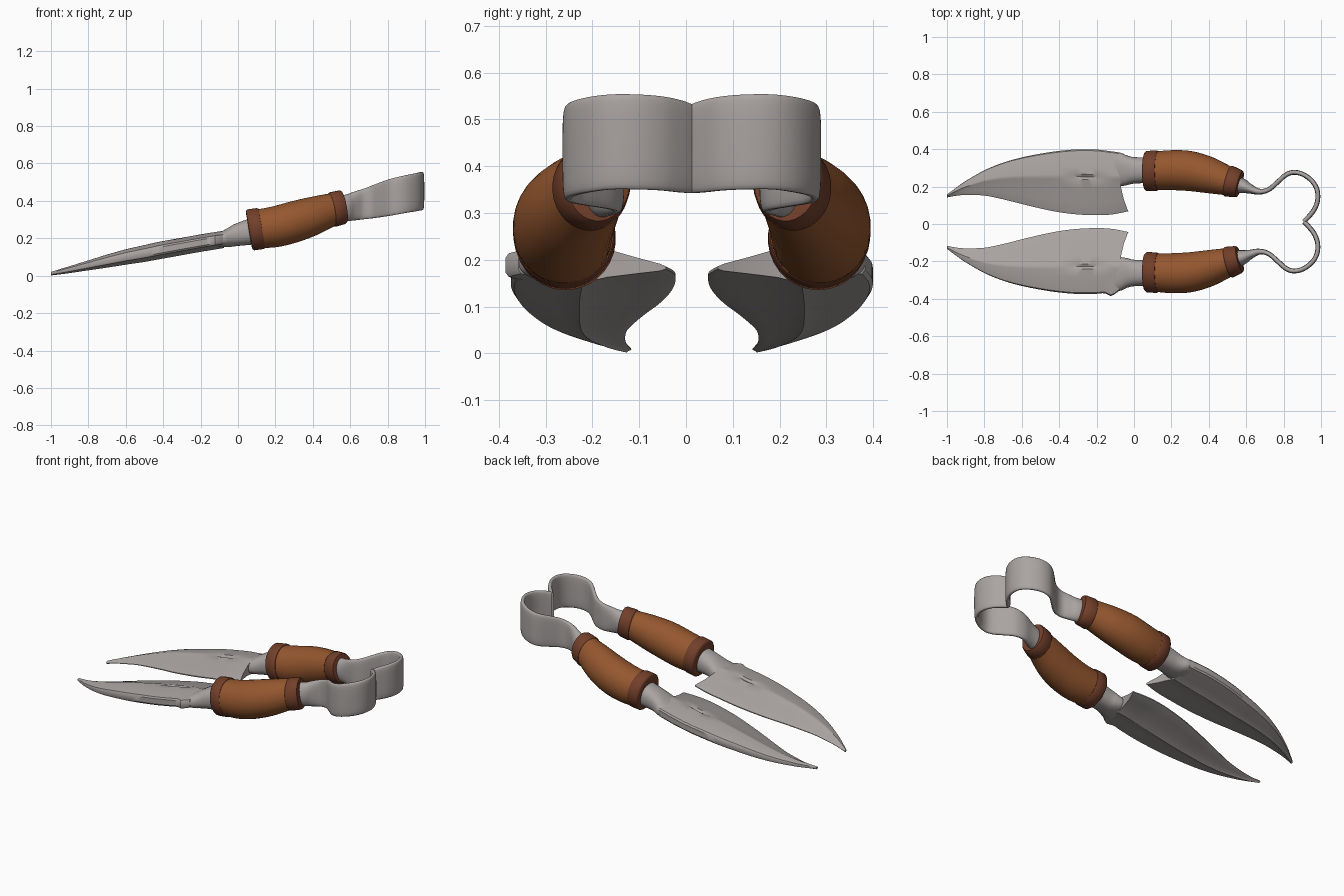
import bpy, bmesh, math

MID = 0.0125  # mirror plane of the two halves


def material(name, rgb):
    m = bpy.data.materials.new(name)
    m.diffuse_color = (*rgb, 1)
    return m


STEEL = material("steel", (0.40, 0.37, 0.36))
WOOD = material("brown_grip", (0.30, 0.095, 0.028))
BAND = material("dark_brown_band", (0.17, 0.05, 0.024))


def smooth_rows(rows, n):
    """Catmull-Rom resampling of rows of numbers."""
    out = []
    for i in range(len(rows) - 1):
        p0, p1 = rows[max(i - 1, 0)], rows[i]
        p2, p3 = rows[i + 1], rows[min(i + 2, len(rows) - 1)]
        for k in range(n):
            t = k / n
            out.append(tuple(0.5 * (2 * b + (c - a) * t + (2 * a - 5 * b + 4 * c - d) * t * t
                                    + (3 * b - a - 3 * c + d) * t ** 3)
                             for a, b, c, d in zip(p0, p1, p2, p3)))
    return out + [tuple(rows[-1])]


def loft(name, rings, mat, side, angle=40):
    """Skin even-sized rings, cap the ends with strips, mirror for side -1."""
    bm = bmesh.new()
    vs = [[bm.verts.new((x, y if side > 0 else 2 * MID - y, z)) for x, y, z in r] for r in rings]
    n = len(vs[0])
    for a, b in zip(vs, vs[1:]):
        for i in range(n):
            j = (i + 1) % n
            bm.faces.new((a[i], a[j], b[j], b[i]))
    for r in (vs[0], vs[-1]):
        for i in range(n // 2 - 1):
            bm.faces.new((r[i], r[i + 1], r[n - 2 - i], r[n - 1 - i]))
    bmesh.ops.recalc_face_normals(bm, faces=bm.faces)
    me = bpy.data.meshes.new(name)
    bm.to_mesh(me)
    bm.free()
    me.materials.append(mat)
    me.shade_smooth()
    me.set_sharp_from_angle(angle=math.radians(angle))
    ob = bpy.data.objects.new(name, me)
    bpy.context.collection.objects.link(ob)
    return ob


def oval(n, power=1.0):
    """Unit superellipse points."""
    pts = []
    for i in range(n):
        a = 2 * math.pi * (i + 0.5) / n
        c, s = math.cos(a), math.sin(a)
        pts.append((math.copysign(abs(c) ** power, c), math.copysign(abs(s) ** power, s)))
    return pts


def tube(rows, n=32, power=1.0):
    """Rings along x; rows are x, yc, zc, ry, rz, sideways lean."""
    return [[(x + ky * u * ry - 0.17 * v * rz, yc + u * ry, zc + v * rz) for u, v in oval(n, power)]
            for x, yc, zc, ry, rz, ky in rows]


# blade stations: x, outer y, inner y, centre z, half thickness
BLADE = [(-1.0, .158, .142, .011, .009), (-.95, .195, .151, .022, .014), (-.9, .230, .155, .033, .018),
         (-.8, .287, .152, .056, .026), (-.7, .328, .132, .079, .034), (-.6, .356, .107, .101, .040),
         (-.5, .376, .083, .120, .044), (-.4, .391, .063, .140, .046), (-.3, .399, .051, .158, .046),
         (-.2, .398, .047, .176, .046), (-.14, .391, .052, .186, .046), (-.08, .383, .068, .195, .045)]
# across the blade: fraction from outer to inner edge, top height, bottom height
SECTION = [(0, .35, -.35), (.02, .55, -.55), (.12, .72, -.68), (.27, .88, -.82), (.38, .98, -.95),
           (.42, 1.0, -1.05), (.46, .9, -.95), (.6, .62, -.72), (.8, .22, -.55), (.96, -.08, -.42),
           (1, -.2, -.33)]


def blade(side):
    rings = []
    for x, yo, yi, zc, h in smooth_rows(BLADE, 4):
        w = max(0, min(1, (x + .22) / .14))
        fuller = .28 * max(0, 1 - abs(x + .26) / .15)
        # the lower half carries a small nub on its spine
        nub = .024 * max(0, 1 - abs(x + .12) / .04) if side < 0 else 0
        top, bot = [], []
        for s, t, b in SECTION:
            px = x + .05 * s ** 3 * w          # hooked heel
            py = yo + (yi - yo) * s + (nub if s < .05 else 0)
            top.append((px, py, zc + h * (t - (fuller if s == .42 else 0))))
            bot.append((px, py, zc + h * b))
        rings.append(top + bot[::-1])
    return rings


TANG = [(-.15, .300, .183, .080, .022, 0), (-.08, .293, .195, .090, .042, 0),
        (-.04, .287, .207, .080, .052, 0), (0, .287, .220, .071, .060, 0), (.09, .287, .240, .068, .072, 0)]
FRONT_BAND = [(.058, .283, .244, .085, .088, 0), (.060, .283, .244, .100, .102, 0),
              (.068, .283, .245, .108, .110, 0), (.118, .285, .252, .109, .110, 0),
              (.128, .285, .253, .105, .106, 0), (.130, .285, .253, .09, .09, 0)]
GRIP = [(.11, .285, .250, .102, .103, 0), (.2, .288, .262, .107, .108, 0), (.3, .283, .288, .107, .109, .05),
        (.4, .262, .318, .096, .102, .18), (.5, .231, .352, .076, .087, .25), (.53, .223, .360, .07, .083, .25)]
REAR_BAND = [(.498, .232, .351, .065, .075, .25), (.500, .231, .352, .078, .088, .25),
             (.507, .229, .354, .082, .092, .25), (.556, .216, .366, .073, .090, .25),
             (.565, .213, .368, .068, .085, .25), (.568, .213, .368, .045, .06, .25)]

# spring: x, y, z, half thickness, half height
SPRING = [(.53, .215, .360, .045, .068), (.58, .203, .363, .040, .072), (.62, .188, .372, .026, .077),
          (.67, .173, .383, .016, .082), (.72, .184, .395, .013, .088), (.77, .226, .408, .013, .094),
          (.81, .261, .418, .013, .098), (.85, .276, .427, .013, .100), (.90, .267, .437, .013, .101),
          (.95, .232, .446, .013, .102), (.978, .185, .452, .013, .102), (.982, .13, .452, .013, .102),
          (.965, .08, .449, .013, .101), (.935, .04, .443, .013, .099), (.908, .0125, .437, .013, .095)]


def spring():
    rows = smooth_rows(SPRING, 5)
    rings = []
    for i, (x, y, z, t, h) in enumerate(rows):
        a, b = rows[max(i - 1, 0)], rows[min(i + 1, len(rows) - 1)]
        dx, dy = b[0] - a[0], b[1] - a[1]
        d = math.hypot(dx, dy)
        power = .5 + .5 * max(0, min(1, (t - .013) / .02))
        rings.append([(x - dy / d * u * t, y + dx / d * u * t, z + v * h) for u, v in oval(24, power)])
    return rings


for side, tag in ((1, "back"), (-1, "front")):
    loft("blade_" + tag, blade(side), STEEL, side, 35)
    loft("tang_" + tag, tube(smooth_rows(TANG, 4), 32, .85), STEEL, side)
    loft("lower_band_" + tag, tube(FRONT_BAND), BAND, side, 50)
    loft("grip_" + tag, tube(smooth_rows(GRIP, 5)), WOOD, side)
    loft("upper_band_" + tag, tube(REAR_BAND), BAND, side, 50)
    loft("spring_" + tag, spring(), STEEL, side, 50)
